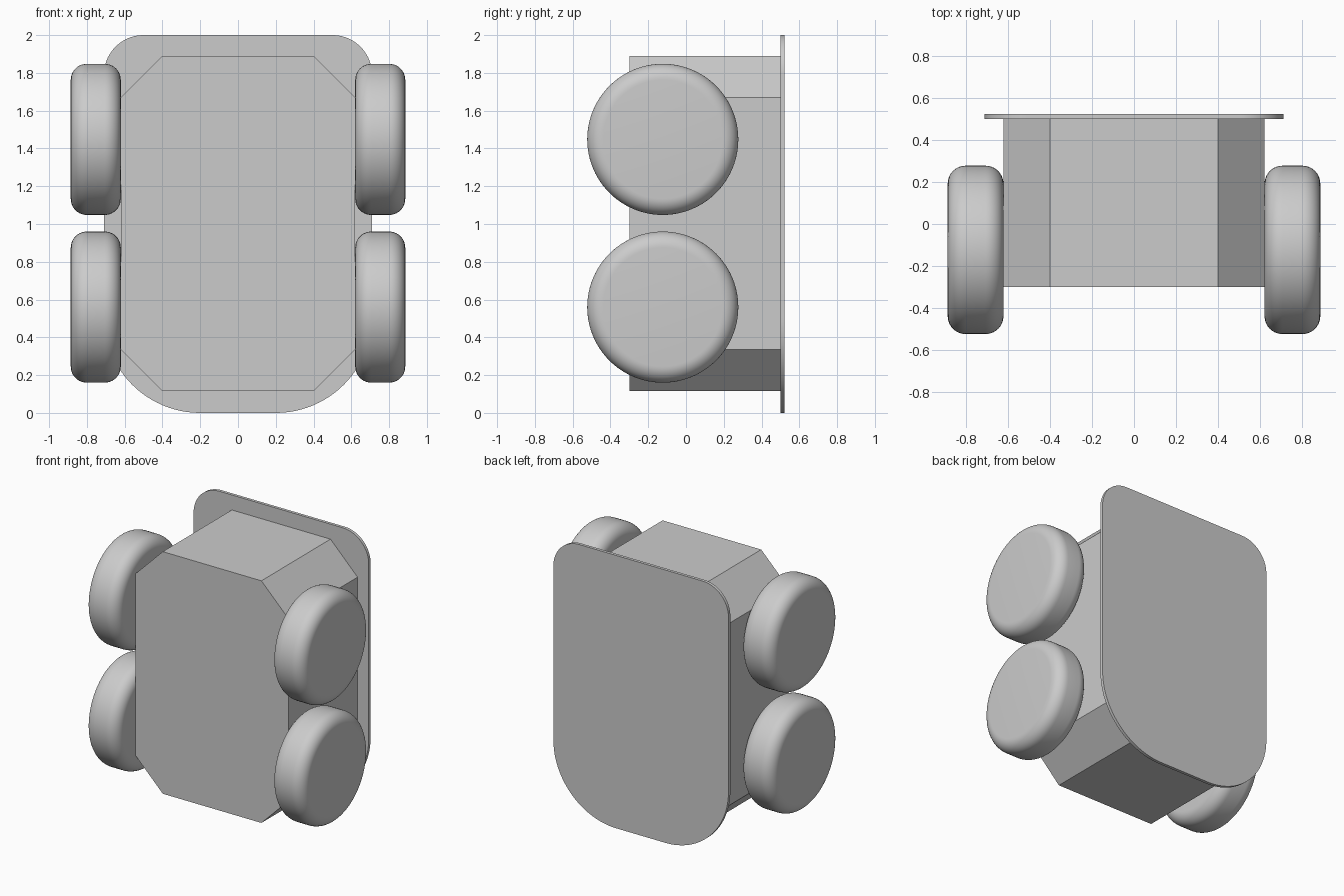
import bpy, bmesh
from math import sin, cos, pi, radians
from mathutils import Matrix

cube = bpy.data.objects.get("Cube")
if cube:
    bpy.data.objects.remove(cube, do_unlink=True)

grey = bpy.data.materials.new("light grey")
grey.use_nodes = True
COLOUR = (0.6, 0.6, 0.6, 1)
grey.diffuse_color = COLOUR
grey.node_tree.nodes["Principled BSDF"].inputs["Base Color"].default_value = COLOUR


def add_object(name, bm, smooth):
    bmesh.ops.recalc_face_normals(bm, faces=bm.faces[:])
    mesh = bpy.data.meshes.new(name)
    bm.to_mesh(mesh)
    bm.free()
    mesh.materials.append(grey)
    obj = bpy.data.objects.new(name, mesh)
    bpy.context.collection.objects.link(obj)
    if smooth:
        bpy.ops.object.select_all(action='DESELECT')
        obj.select_set(True)
        bpy.context.view_layer.objects.active = obj
        bpy.ops.object.shade_smooth_by_angle(angle=radians(30))
    return obj


def extrude_profile(name, points, y0, y1, smooth=False):
    """Closed x-z outline extruded along y."""
    bm = bmesh.new()
    face = bm.faces.new([bm.verts.new((x, y0, z)) for x, z in points])
    grown = bmesh.ops.extrude_face_region(bm, geom=[face])
    moved = [v for v in grown["geom"] if isinstance(v, bmesh.types.BMVert)]
    bmesh.ops.translate(bm, verts=moved, vec=(0, y1 - y0, 0))
    return add_object(name, bm, smooth)


def arc(cx, cz, r, start, steps=24):
    """Quarter turn of points, counter-clockwise."""
    angles = [start + pi / 2 * i / steps for i in range(steps + 1)]
    return [(cx + r * cos(a), cz + r * sin(a)) for a in angles]


def wheel(name, x, y, z, radius=0.4, width=0.265, fillet=0.085):
    bm = bmesh.new()
    bmesh.ops.create_cone(bm, cap_ends=True, segments=96, radius1=radius,
                          radius2=radius, depth=width)
    rims = [e for e in bm.edges if any(len(f.verts) > 4 for f in e.link_faces)]
    bmesh.ops.bevel(bm, geom=rims, offset=fillet, segments=10, profile=0.5,
                    affect='EDGES')
    bmesh.ops.rotate(bm, verts=bm.verts, matrix=Matrix.Rotation(pi / 2, 3, 'Y'))
    bmesh.ops.translate(bm, verts=bm.verts, vec=(x, y, z))
    add_object(name, bm, True)


# Main body: box with chamfered corners
right_side = [(0.4, 0.115), (0.62, 0.335), (0.62, 1.67), (0.4, 1.89)]
left_side = [(-x, z) for x, z in reversed(right_side)]
extrude_profile("body", right_side + left_side, -0.3, 0.502)

# Thin back plate: small radius on top, large radius below
W, TOP_R, LOW_R = 0.71, 0.21, 0.51
outline = (arc(W - TOP_R, 2 - TOP_R, TOP_R, 0)
           + arc(TOP_R - W, 2 - TOP_R, TOP_R, pi / 2)
           + arc(LOW_R - W, LOW_R, LOW_R, pi)
           + arc(W - LOW_R, LOW_R, LOW_R, 3 * pi / 2))
extrude_profile("back_plate", outline, 0.5, 0.522, smooth=True)

# Four rounded wheels
for side, sx in (("left", 1), ("right", -1)):
    for level, z in (("upper", 1.448), ("lower", 0.56)):
        wheel(f"{level}_{side}_wheel", sx * 0.753, -0.123, z)
